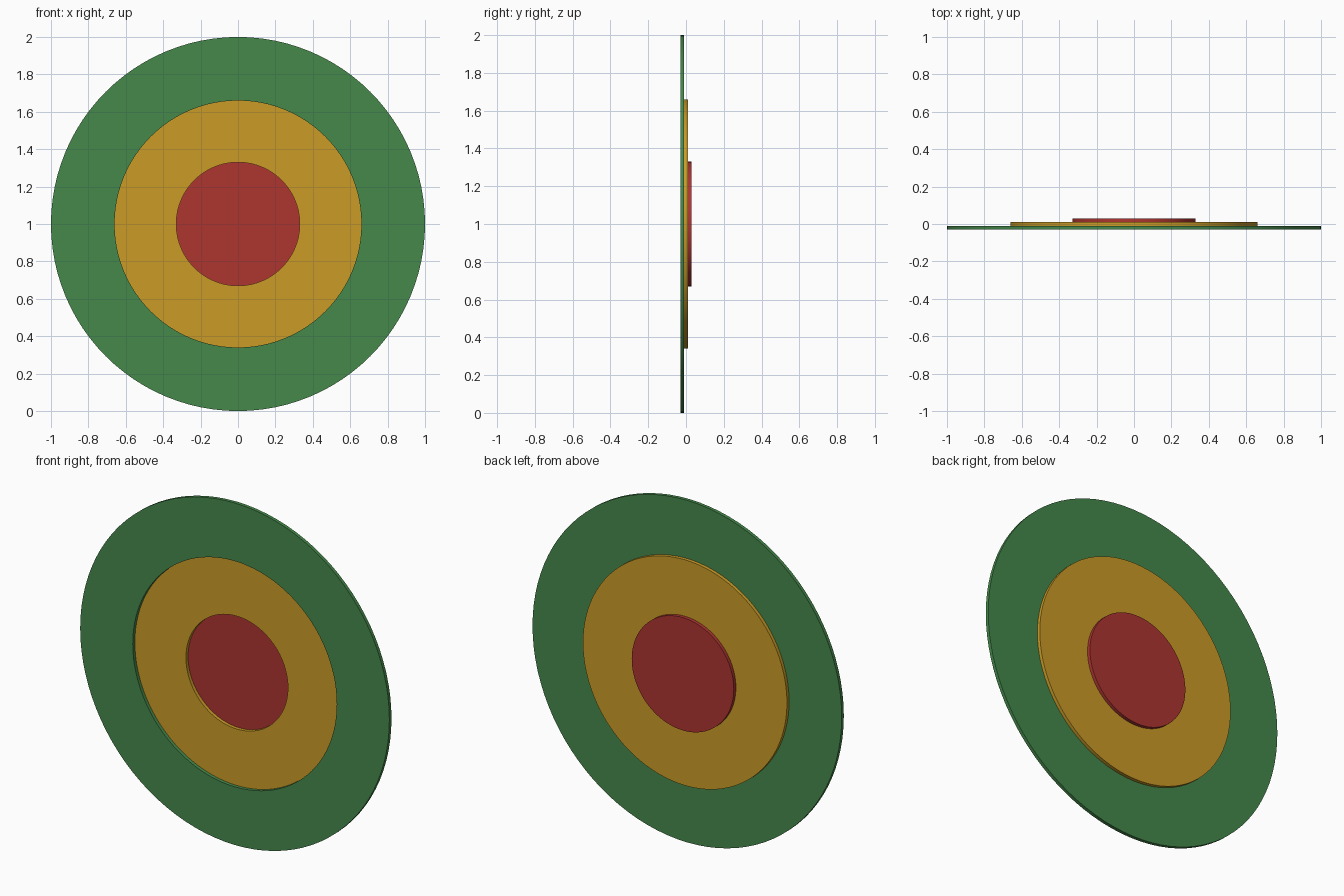
import bpy, bmesh
from math import sin, cos, pi

if "Cube" in bpy.data.objects:
    bpy.data.objects.remove(bpy.data.objects["Cube"])

SEG = 96
T = 0.02  # thickness of each layer


def material(name, color):
    m = bpy.data.materials.new(name)
    m.diffuse_color = (*color, 1)
    m.use_nodes = True
    m.node_tree.nodes["Principled BSDF"].inputs["Base Color"].default_value = m.diffuse_color
    return m


def ring(name, r_out, r_in, y, mat):
    """Flat annulus (or solid disc when r_in is 0) facing the y axis."""
    bm = bmesh.new()

    def loop(r, yy):
        return [bm.verts.new((r * cos(2 * pi * i / SEG), yy, 1 + r * sin(2 * pi * i / SEG)))
                for i in range(SEG)]

    def bridge(a, b):
        for i in range(SEG):
            j = (i + 1) % SEG
            bm.faces.new((a[i], a[j], b[j], b[i]))

    front, back = loop(r_out, y), loop(r_out, y + T)
    bridge(front, back)
    if r_in:
        front_in, back_in = loop(r_in, y), loop(r_in, y + T)
        bridge(back, back_in)
        bridge(back_in, front_in)
        bridge(front_in, front)
    else:
        bm.faces.new(front)
        bm.faces.new(back)
    bmesh.ops.recalc_face_normals(bm, faces=bm.faces)
    mesh = bpy.data.meshes.new(name)
    bm.to_mesh(mesh)
    bm.free()
    mesh.materials.append(mat)
    ob = bpy.data.objects.new(name, mesh)
    bpy.context.collection.objects.link(ob)
    bpy.context.view_layer.objects.active = ob
    ob.select_set(True)
    bpy.ops.object.shade_smooth_by_angle()
    ob.select_set(False)


# Three concentric layers, each stepped one thickness further back
ring("outer_ring", 1.0, 0.66, -0.03, material("green", (0.06, 0.25, 0.07)))
ring("middle_ring", 0.66, 0.33, -0.01, material("yellow", (0.6, 0.33, 0.02)))
ring("centre_disc", 0.33, 0, 0.01, material("red", (0.42, 0.035, 0.03)))
